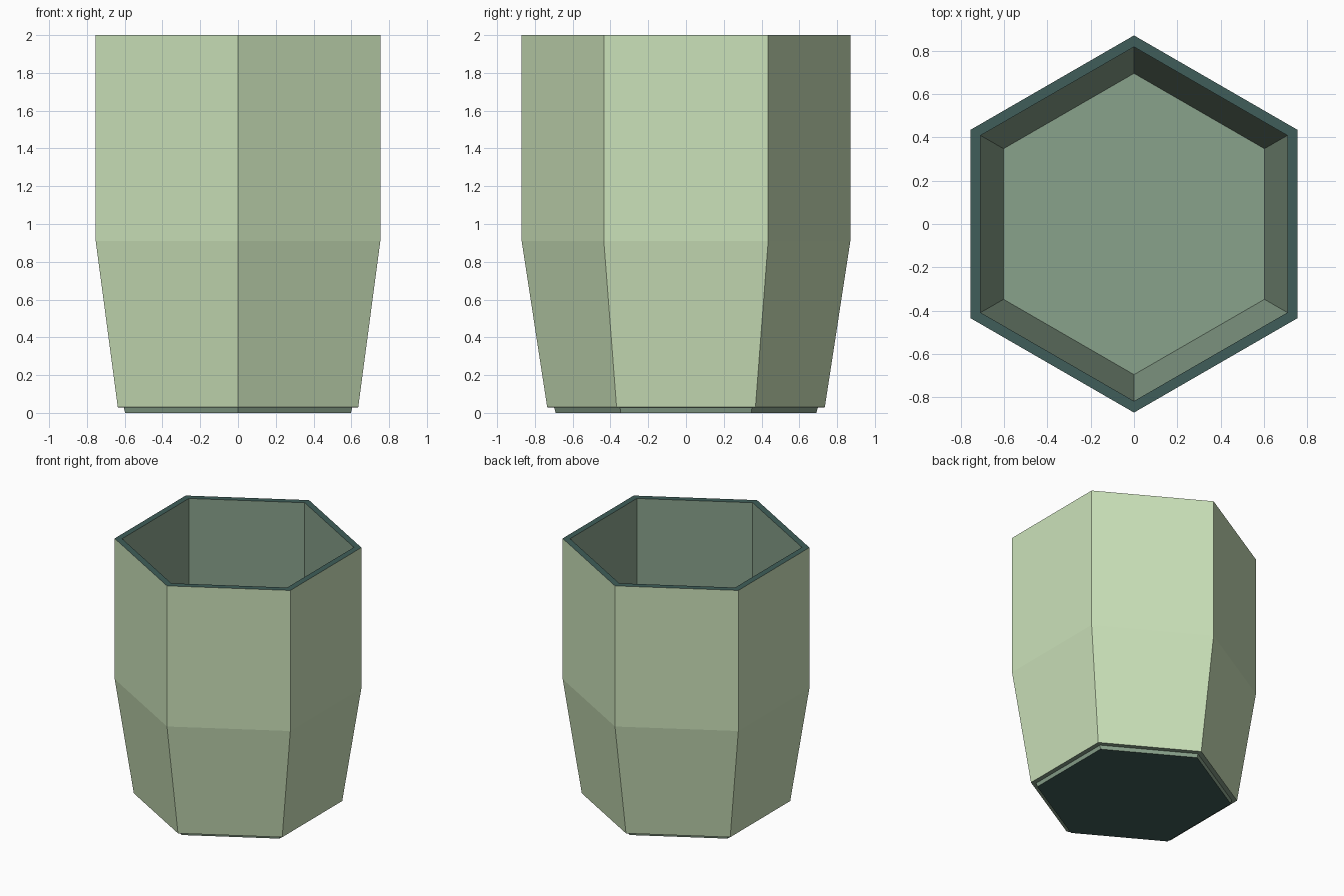
import bpy, bmesh
from math import sin, cos, pi

if "Cube" in bpy.data.objects:
    bpy.data.objects.remove(bpy.data.objects["Cube"])

SIDES = 6


def material(name, rgb):
    mat = bpy.data.materials.new(name)
    mat.diffuse_color = (*rgb, 1)
    mat.use_nodes = True
    mat.node_tree.nodes["Principled BSDF"].inputs["Base Color"].default_value = mat.diffuse_color
    return mat


def hex_part(name, profile, mat, closed=False, cap=False):
    """Sweep a (corner radius, z) profile round six sides."""
    bm = bmesh.new()
    rings = []
    for r, z in profile:
        rings.append([bm.verts.new((r * cos(pi / 2 + i * 2 * pi / SIDES),
                                    r * sin(pi / 2 + i * 2 * pi / SIDES), z))
                      for i in range(SIDES)])
    pairs = list(zip(rings, rings[1:]))
    if closed:
        pairs.append((rings[-1], rings[0]))
    for a, b in pairs:
        for i in range(SIDES):
            j = (i + 1) % SIDES
            bm.faces.new((a[i], a[j], b[j], b[i]))
    if cap:
        bm.faces.new(rings[-1])
    mesh = bpy.data.meshes.new(name)
    bm.to_mesh(mesh)
    bm.free()
    mesh.materials.append(mat)
    obj = bpy.data.objects.new(name, mesh)
    bpy.context.collection.objects.link(obj)
    return obj


light_green = material("light_green", (0.60, 0.76, 0.49))
sage = material("sage", (0.25, 0.36, 0.26))
dark_teal = material("dark_teal", (0.05, 0.11, 0.10))

# Outer wall: tapered lower half, straight upper half
hex_part("outer_wall", [(0.735, 0.03), (0.87, 0.91), (0.87, 2.0)], light_green)

# Flat rim
hex_part("rim", [(0.87, 2.0), (0.817, 2.0)], dark_teal)

# Inner wall and floor
hex_part("inner_liner", [(0.817, 2.0), (0.817, 0.91), (0.695, 0.03)],
         sage, cap=True)

# Underside ledge and recessed foot
hex_part("foot_ledge", [(0.69, 0.0), (0.698, 0.028), (0.735, 0.03)], sage)

# Dark base plate
base = hex_part("base_plate", [(0.69, 0.0)], dark_teal, cap=True)

# Surfaces face away from the wall material
for name, flip in (("outer_wall", False), ("rim", False),
                   ("inner_liner", False), ("foot_ledge", False),
                   ("base_plate", True)):
    if flip:
        bpy.data.objects[name].data.flip_normals()
